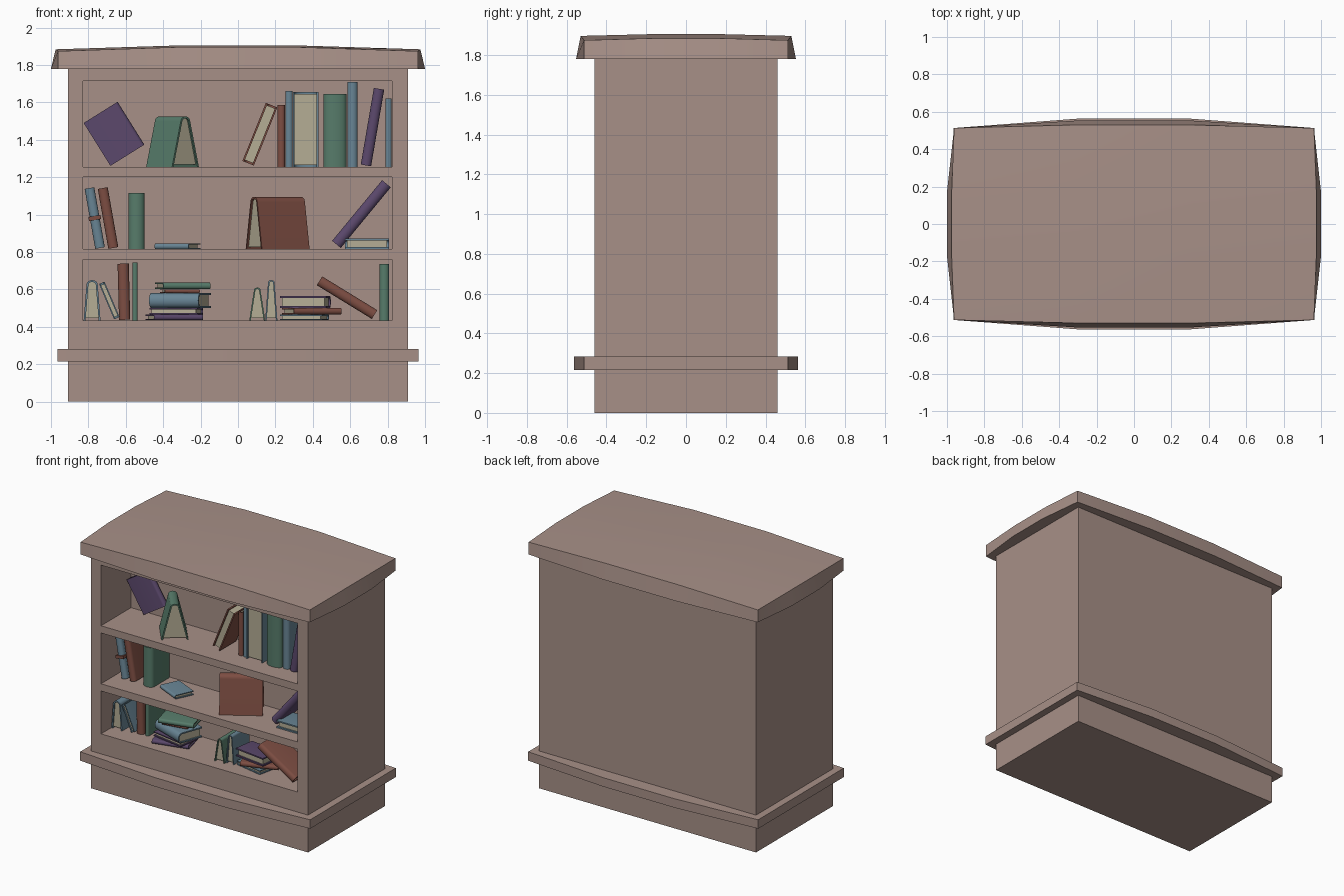
import bpy, bmesh, math
from mathutils import Matrix, Vector

if "Cube" in bpy.data.objects:
    bpy.data.objects.remove(bpy.data.objects["Cube"])


def material(name, rgb):
    m = bpy.data.materials.new(name)
    m.diffuse_color = (*rgb, 1)
    m.use_nodes = True
    m.node_tree.nodes["Principled BSDF"].inputs["Base Color"].default_value = m.diffuse_color
    return m


WOOD = material("wood", (0.39, 0.28, 0.245))
PAPER = material("paper", (0.46, 0.42, 0.30))
PURPLE = material("purple_cover", (0.105, 0.065, 0.15))
GREEN = material("green_cover", (0.095, 0.20, 0.145))
BLUE = material("blue_cover", (0.14, 0.235, 0.30))
RED = material("red_cover", (0.205, 0.075, 0.055))


def finish(bm, name, mats, mat=None):
    bmesh.ops.recalc_face_normals(bm, faces=bm.faces)
    if mat:
        bm.transform(mat)
    me = bpy.data.meshes.new(name)
    bm.to_mesh(me)
    bm.free()
    for m in mats:
        me.materials.append(m)
    me.shade_smooth()
    me.set_sharp_from_angle(angle=math.radians(32))
    ob = bpy.data.objects.new(name, me)
    bpy.context.collection.objects.link(ob)
    return ob


def prism(bm, pts, z0, z1, index=0):
    """Extrude an xy outline between two heights."""
    lo = [bm.verts.new((x, y, z0)) for x, y in pts]
    hi = [bm.verts.new((x, y, z1)) for x, y in pts]
    n = len(pts)
    faces = [bm.faces.new(lo[::-1]), bm.faces.new(hi)]
    for i in range(n):
        j = (i + 1) % n
        faces.append(bm.faces.new((lo[i], lo[j], hi[j], hi[i])))
    for f in faces:
        f.material_index = index


# --- Case: box with three recessed shelf bays in the front
FRONT, BACK = -0.46, -0.10
BAYS = [(0.435, 0.76), (0.815, 1.20), (1.255, 1.715)]
bm = bmesh.new()
prism(bm, [(-0.91, -0.46), (0.91, -0.46), (0.91, 0.46), (-0.91, 0.46)], 0, 1.79)
cuts = [((x, 0, 0), (1, 0, 0)) for x in (-0.828, 0.823)]
cuts += [((0, 0, z), (0, 0, 1)) for bay in BAYS for z in bay]
for co, no in cuts:
    bmesh.ops.bisect_plane(bm, geom=bm.verts[:] + bm.edges[:] + bm.faces[:], plane_co=co, plane_no=no)
bm.normal_update()
holes = []
for f in bm.faces:
    c = f.calc_center_median()
    if abs(c.y - FRONT) < 1e-4 and abs(c.x) < 0.8 and any(a < c.z < b for a, b in BAYS):
        holes.append(f)
new = bmesh.ops.extrude_face_region(bm, geom=holes)["geom"]
bmesh.ops.translate(bm, verts=[g for g in new if isinstance(g, bmesh.types.BMVert)], vec=(0, BACK - FRONT, 0))
left = [f for f in holes if f.is_valid and f not in new]
if left:
    bmesh.ops.delete(bm, geom=left, context='FACES_ONLY')
finish(bm, "bookcase_body", [WOOD])

# --- Bowed trim band near the floor
bm = bmesh.new()
half = [(-0.965, -0.513), (-0.305, -0.563), (0.305, -0.563), (0.965, -0.513)]
prism(bm, half + [(-x, -y) for x, y in half], 0.215, 0.283)
finish(bm, "base_trim", [WOOD])

# --- Domed top board with a flared, bowed edge
XS, YS = (-0.962, -0.305, 0.305, 0.962), (-0.513, -0.17, 0.17, 0.513)


def cap_point(i, j, top):
    x, y, z = XS[i], YS[j], 1.905
    ex, ey = i in (0, 3), j in (0, 3)
    if ex and ey:
        z = 1.874
    elif ex:
        x, z = math.copysign(0.975 if top else 1.0, x), 1.884
    elif ey:
        y, z = math.copysign(0.53 if top else 0.553, y), 1.896
    return Vector((x, y, z if top else 1.78))


bm = bmesh.new()
grid = {(i, j): bm.verts.new(cap_point(i, j, True)) for i in range(4) for j in range(4)}
for i in range(3):
    for j in range(3):
        bm.faces.new([grid[k] for k in ((i, j), (i + 1, j), (i + 1, j + 1), (i, j + 1))])
rim = [(i, 0) for i in range(4)] + [(3, 1), (3, 2)] + [(i, 3) for i in (3, 2, 1, 0)] + [(0, 2), (0, 1)]
low = [bm.verts.new(cap_point(i, j, False)) for i, j in rim]
for a in range(12):
    b = (a + 1) % 12
    bm.faces.new((low[a], low[b], grid[rim[b]], grid[rim[a]]))
bm.faces.new(low[::-1])
finish(bm, "top_board", [WOOD])


# --- Books: U-shaped cover (rounded spine at -y, height along z) and a page block
def book_mesh(t, h, d, splay):
    bm = bmesh.new()
    c = min(0.010, t * 0.22)
    s = splay if splay else t

    def outline(inset):
        r, y0 = t / 2 - inset, -d / 2 + inset
        bulge = min(0.8 * r, 0.03)
        arc = [(-r * math.cos(a), y0 + bulge * (1 - math.sin(a))) for a in [math.pi * k / 8 for k in range(9)]]
        return [(-(s / 2 - inset), d / 2)] + arc + [(s / 2 - inset, d / 2)]
    outer, inner = outline(0), outline(c)
    prism(bm, outer + inner[::-1], -h / 2, h / 2)
    pages = inner[:]
    yb = d / 2 - 0.012
    k = (t + (s - t) * 0.94) / 2 - c
    pages[0], pages[-1] = (-k, yb), (k, yb)
    prism(bm, pages, -h / 2 + 0.01, h / 2 - 0.01, 1)
    return bm


def book(name, mat, t, h, d, pos, tilt=0, yaw=0, spin=0):
    R = math.radians
    m = (Matrix.Translation(pos) @ Matrix.Rotation(R(yaw), 4, 'Z')
         @ Matrix.Rotation(R(tilt), 4, 'Y') @ Matrix.Rotation(R(spin), 4, 'Z'))
    return finish(book_mesh(t, h, d, 0), name, [mat, PAPER], m)


def tent(name, mat, t, splay, length, height, x, y, floor, yaw=0):
    """Half-open book standing on its fore-edges, spine up."""
    m = (Matrix.Translation((x, y, floor + height / 2)) @ Matrix.Rotation(math.radians(yaw), 4, 'Z')
         @ Matrix.Rotation(-math.pi / 2, 4, 'X'))
    finish(book_mesh(t, length, height, splay), name, [mat, PAPER], m)


def upright(name, mat, x0, x1, floor, top, d=0.20, spin=0):
    book(name, mat, x1 - x0, top - floor, d, ((x0 + x1) / 2, BACK - 0.01 - d / 2, (floor + top) / 2), spin=spin)


# Top bay
F = 1.255
book("purple_propped_book", PURPLE, 0.045, 0.27, 0.214, (-0.663, -0.135, 1.432), tilt=-32, spin=0 + 90)
tent("green_tent_book", GREEN, 0.065, 0.185, 0.22, 0.27, -0.35, -0.27, F, 39)
book("red_leaning_book", RED, 0.066, 0.335, 0.22, (0.117, -0.23, 1.43), tilt=22, spin=180)
upright("red_slim_book", RED, 0.212, 0.252, F, 1.585)
upright("blue_tall_book", BLUE, 0.254, 0.292, F, 1.66)
upright("blue_reversed_book", BLUE, 0.293, 0.43, F, 1.655, 0.21, 180)
upright("green_wide_book", GREEN, 0.457, 0.58, F, 1.645, 0.22)
upright("blue_tallest_book", BLUE, 0.585, 0.639, F, 1.71)
book("purple_leaning_book", PURPLE, 0.056, 0.415, 0.20, (0.719, -0.23, 1.468), tilt=9.7)
upright("blue_end_book", BLUE, 0.789, 0.821, F, 1.62)

# Middle bay
F = 0.815
book("blue_strapped_book", BLUE, 0.052, 0.325, 0.20, (-0.766, -0.22, 0.982), tilt=-10)
bm = bmesh.new()
prism(bm, [(-0.033, -0.107), (0.033, -0.107), (0.033, 0.105), (-0.033, 0.105)], -0.011, 0.011)
finish(bm, "book_strap", [RED],
       Matrix.Translation((-0.766, -0.22, 0.982)) @ Matrix.Rotation(math.radians(-10), 4, 'Y'))
book("red_leaning_book_middle", RED, 0.054, 0.325, 0.20, (-0.695, -0.22, 0.982), tilt=-10)
upright("green_upright_book", GREEN, -0.585, -0.50, F, 1.115, 0.21)
book("blue_flat_book", BLUE, 0.03, 0.20, 0.15, (-0.324, -0.27, F + 0.016), tilt=90, yaw=-25)
tent("red_tent_book", RED, 0.07, 0.165, 0.30, 0.28, 0.212, -0.26, F, -58)
book("purple_slanted_book", PURPLE, 0.06, 0.42, 0.20, (0.66, -0.23, 1.003), tilt=39.5)
book("blue_flat_reversed_book", BLUE, 0.056, 0.235, 0.19, (0.69, -0.26, F + 0.029), tilt=90, spin=180)

# Bottom bay: standing books
F = 0.435
tent("blue_tent_book", BLUE, 0.06, 0.09, 0.20, 0.215, -0.78, -0.24, F)
book("blue_leaning_slim_book", BLUE, 0.032, 0.205, 0.19, (-0.688, -0.24, 0.541), tilt=-23, spin=180)
book("red_upright_book", RED, 0.06, 0.30, 0.20, (-0.61, -0.22, 0.588), tilt=-1.5)
upright("green_slim_book", GREEN, -0.564, -0.537, F, 0.745)
tent("green_small_tent_book", GREEN, 0.035, 0.085, 0.20, 0.175, 0.103, -0.27, F)
tent("blue_small_tent_book", BLUE, 0.035, 0.065, 0.20, 0.215, 0.178, -0.25, F)
book("red_slanted_book", RED, 0.055, 0.345, 0.22, (0.583, -0.27, 0.556), tilt=-58.5)
upright("green_end_book", GREEN, 0.757, 0.808, F, 0.735)

# Bottom bay: stacks (cover, thickness, length, depth, x, yaw, spin), laid from the floor up
STACKS = {
    "left": [(PURPLE, 0.03, 0.27, 0.19, -0.34, 14, 0), (PURPLE, 0.034, 0.26, 0.18, -0.33, -10, 180),
             (BLUE, 0.078, 0.28, 0.20, -0.31, -20, 0), (RED, 0.02, 0.19, 0.14, -0.31, 10, 0),
             (GREEN, 0.034, 0.26, 0.18, -0.295, 14, 0)],
    "right": [(BLUE, 0.03, 0.23, 0.18, 0.355, -12, 180), (RED, 0.034, 0.27, 0.19, 0.395, 20, 0),
              (PURPLE, 0.062, 0.25, 0.18, 0.36, -8, 180)],
}
for side, stack in STACKS.items():
    z = F
    for n, (mat, t, h, d, x, yaw, spin) in enumerate(stack):
        book(f"{side}_stack_book_{n + 1}", mat, t, h, d, (x, -0.27, z + t / 2 + 0.001), 90, yaw, spin)
        z += t + 0.001
